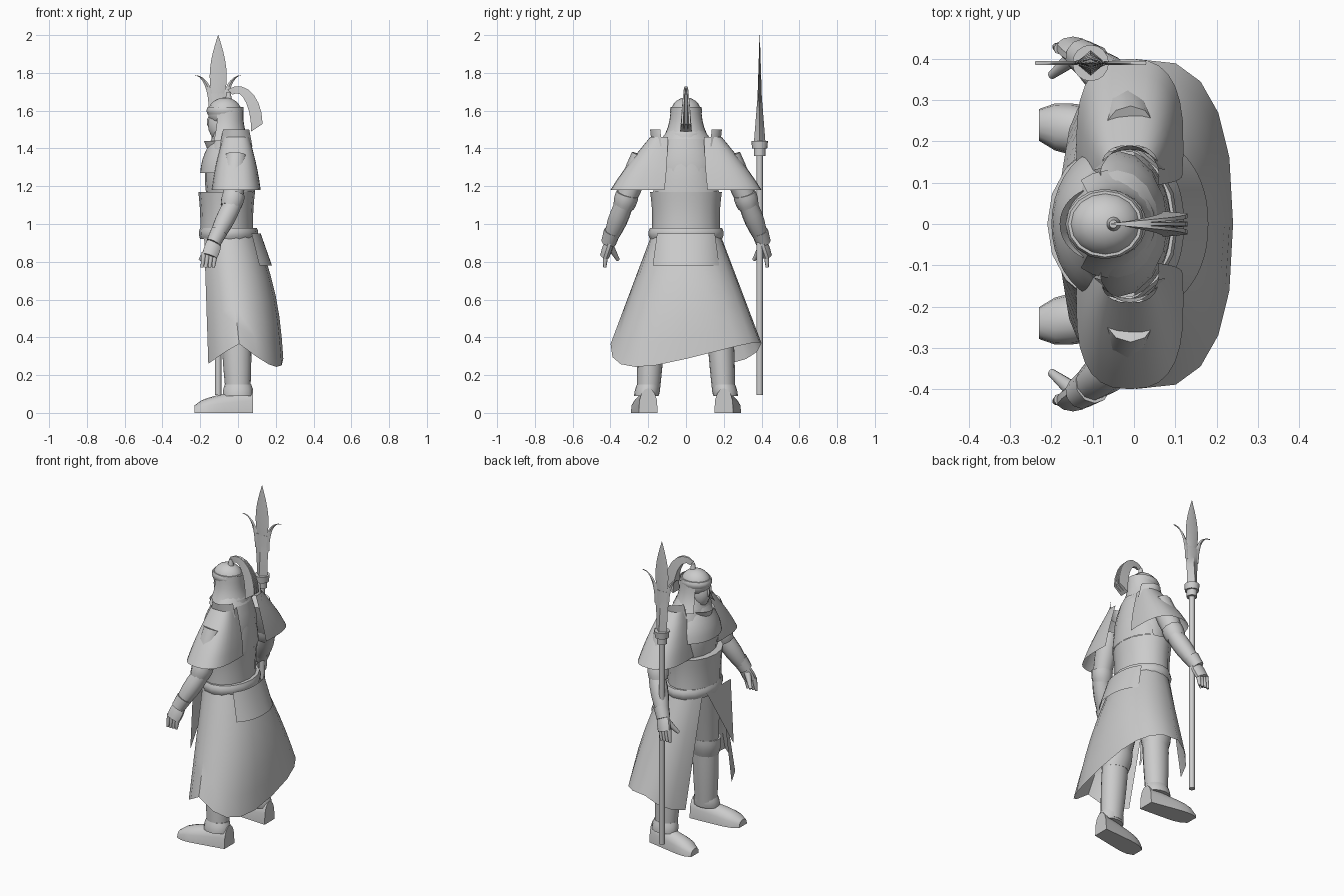
import bpy, bmesh
from math import sin, cos, pi, radians, copysign
from mathutils import Vector

if "Cube" in bpy.data.objects:
    bpy.data.objects.remove(bpy.data.objects["Cube"])

grey = bpy.data.materials.new("plain_grey")
grey.use_nodes = True
grey.diffuse_color = (.6, .6, .6, 1)
grey.node_tree.nodes["Principled BSDF"].inputs["Base Color"].default_value = grey.diffuse_color


def mix(start, end, amount):
    """Blend two numbers."""
    return start + (end - start) * amount


def steps(count):
    """Evenly spaced amounts from nought to one."""
    return [index / count for index in range(count + 1)]


def finish(name, bm, mirror):
    """Turn a bmesh into a shaded object, mirrored across the body if asked."""
    bmesh.ops.recalc_face_normals(bm, faces=bm.faces)
    mesh = bpy.data.meshes.new(name)
    bm.to_mesh(mesh)
    bm.free()
    mesh.materials.append(grey)
    obj = bpy.data.objects.new(name, mesh)
    bpy.context.collection.objects.link(obj)
    bpy.ops.object.select_all(action='DESELECT')
    obj.select_set(True)
    bpy.context.view_layer.objects.active = obj
    bpy.ops.object.shade_smooth_by_angle(angle=radians(40))
    if mirror:
        modifier = obj.modifiers.new("both_sides", 'MIRROR')
        modifier.use_axis = (False, True, False)


def skin(name, rows, closed=True, mirror=False):
    """Bridge rows of points; closed rows form a capped tube."""
    bm = bmesh.new()
    grid = [[bm.verts.new(point) for point in row] for row in rows]
    count = len(grid[0])
    for lower, upper in zip(grid, grid[1:]):
        for i in range(count if closed else count - 1):
            j = (i + 1) % count
            bm.faces.new((lower[i], lower[j], upper[j], upper[i]))
    if closed:
        bm.faces.new(grid[0])
        bm.faces.new(grid[-1])
    finish(name, bm, mirror)


def rounded(value, power):
    """Raise to a power but keep the sign, for squarer ellipses."""
    return copysign(abs(value) ** power, value)


def ring(x, y, z, rx, ry, start, end, power=1):
    """Horizontal ellipse, or a part of it; angle zero points to the back."""
    angles = [radians(mix(start, end, t)) for t in steps(16)]
    if end - start == 360:
        angles.pop()
    return [(x + rx * rounded(cos(a), power), y + ry * rounded(sin(a), power), z) for a in angles]


def loft(name, low, high, bulge=0, start=0, end=360, power=1, mirror=False):
    """Upright shell between two ellipses given as x, y, z and two radii."""
    rows = []
    for t in steps(5):
        x, y, z, rx, ry = [mix(a, b, t) for a, b in zip(low, high)]
        swell = 1 + bulge * sin(pi * t)
        rows.append(ring(x, y, z, rx * swell, ry * swell, start, end, power))
    skin(name, rows, end - start == 360, mirror)


def limb(name, start, end, radius, tip, bulge=0, flat=1):
    """Mirrored tapering tube between two points, optionally flat sideways."""
    start, end = Vector(start), Vector(end)
    along = (end - start).normalized()
    side = Vector((0, 1, 0))
    side = (side - along * side.dot(along)).normalized()
    across = along.cross(side)
    rows = []
    for t in steps(4):
        r = mix(radius, tip, t) * (1 + bulge * sin(pi * t))
        rows.append([start.lerp(end, t) + r * (flat * cos(a * pi / 5) * side + sin(a * pi / 5) * across)
                     for a in range(10)])
    skin(name, rows, mirror=True)


def ellipsoid(name, centre, radii):
    bm = bmesh.new()
    bmesh.ops.create_uvsphere(bm, u_segments=16, v_segments=10, radius=1)
    bmesh.ops.scale(bm, vec=radii, verts=bm.verts)
    bmesh.ops.translate(bm, vec=centre, verts=bm.verts)
    finish(name, bm, False)


# Torso, waist armour and belt
shoulder_line = (-.04, 0, 1.45, .1, .13)
loft("chest", (-.05, 0, 1.17, .12, .17), shoulder_line, bulge=.17)
loft("neck", shoulder_line, (-.05, 0, 1.55, .06, .06))
loft("waist_armour", (-.06, 0, .95, .14, .18), (-.06, 0, 1.17, .15, .19), bulge=-.03)
loft("belt", (-.05, 0, .92, .15, .19), (-.05, 0, .98, .15, .19), bulge=.05)

# Cloth over the back and a scarf round the chest
loft("back_panel", (-.03, 0, 1.17, .12, .18), (-.03, 0, 1.48, .08, .09), bulge=.1, start=-75, end=75)
loft("front_scarf", (-.05, 0, 1.27, .15, .19), (-.05, 0, 1.45, .09, .1), bulge=.1, start=105, end=255)

# Long skirt, open at the front, dipping at the tips and slanting at the back
waist = ring(-.05, 0, .95, .15, .18, -150, 150)
hem = ring(.03, 0, .37, .21, .4, -150, 150, power=.8)
rows = []
for t in steps(6):
    row = []
    for top, (x, y, z) in zip(waist, hem):
        dip = max(x, 0) * (.35 - y) + max(-x, 0) * .7
        bulge = max(x, 0) * sin(pi * t) / 8
        row.append((mix(top[0], x, t) + bulge, mix(top[1], y, t), mix(top[2], z - dip, t)))
    rows.append(row)
skin("skirt", rows, closed=False)

# Rear flap and pointed front cloth
loft("rear_flap", (-.04, 0, .78, .22, .23), (-.04, 0, .95, .16, .2), start=-48, end=48, power=.9)
skin("front_cloth", [[(-.2, mix(edge, -.19, t), mix(.95, .53, t)) for edge in (-.16, -.04, .08)]
                     for t in steps(5)[:-1] + [.98]], closed=False)

# Head, helmet and neck guard
ellipsoid("face", (-.08, 0, 1.53), (.08, .06, .1))
ellipsoid("nose", (-.15, 0, 1.54), (.015, .01, .03))
ellipsoid("helmet_dome", (-.07, 0, 1.59), (.09, .08, .08))
loft("helmet_brim", (-.07, 0, 1.58, .09, .08), (-.07, 0, 1.62, .09, .08), bulge=.07)
loft("neck_guard", (-.06, 0, 1.44, .12, .13), (-.06, 0, 1.62, .09, .08), bulge=-.13, start=-125, end=125)
loft("throat_guard", (-.08, 0, 1.39, .08, .07), (-.08, 0, 1.44, .1, .09), start=115, end=245)

# Plume of three strands arching over the helmet and fanning out behind
loft("plume_stem", (-.05, 0, 1.65, .02, .02), (-.05, 0, 1.7, .01, .01))
for tag, side in (("right", -1), ("middle", 0), ("left", 1)):
    rows = []
    for t in steps(7):
        a = radians(mix(115, 0, t))
        middle, width = side * .02 * t, .004 + .007 * t
        outer = (.13 * cos(a), 1.53 + .2 * sin(a))
        inner = (.07 * cos(a), 1.53 + .17 * sin(a) - .04 * t)
        rows.append([(outer[0], middle - width / 2, outer[1]), (outer[0], middle + width / 2, outer[1]),
                     (inner[0], middle + width, inner[1]), (inner[0], middle - width, inner[1])])
    skin("plume_" + tag, rows)

# Shoulder capes and raised collars
loft("shoulder_capes", (-.01, .19, 1.18, .13, .21), (-.01, .12, 1.46, .07, .07), bulge=.06,
     start=-15, end=195, power=.75, mirror=True)
loft("collars", (-.01, .08, 1.41, .1, .1), (-.01, .08, 1.5, .08, .11), start=30, end=150, mirror=True)

# Arms with elbow bands and bracers
shoulder, elbow, wrist = (-.01, .23, 1.36), (-.03, .33, 1.1), (-.12, .4, .92)
knuckles = (-.15, .43, .83)
limb("upper_arms", shoulder, elbow, .06, .05, bulge=.15)
limb("elbow_bands", (-.02, .31, 1.16), (-.04, .33, 1.09), .06, .055, bulge=.08)
limb("forearms", elbow, wrist, .05, .036, bulge=.2)
limb("cuffs", (-.1, .39, .96), (-.13, .41, .9), .046, .04)

# Hands
limb("palms", wrist, knuckles, .036, .042, bulge=.15, flat=.6)
for number, tag in enumerate(("index", "middle", "ring", "little")):
    x = -.18 + .02 * number
    limb(tag + "_fingers", (x, .425, .85), (x - .01, .43, .77), .014, .008, bulge=.1)
limb("thumbs", (-.15, .4, .88), (-.2, .36, .81), .02, .01)

# Legs with knee guards and ankle cuffs
loft("boot_shafts", (0, .2, .1, .065, .06), (-.01, .18, .45, .08, .07), bulge=.04, mirror=True)
loft("thighs", (-.01, .18, .45, .08, .07), (-.04, .1, .9, .11, .09), mirror=True)
loft("knee_guards", (-.01, .18, .43, .08, .07), (-.02, .17, .54, .09, .08), bulge=.08, mirror=True)
loft("ankle_cuffs", (0, .21, .09, .08, .065), (0, .2, .15, .07, .06), bulge=.05, mirror=True)

# Feet: flat soles, sloping towards rounded toes
rows = []
for t in steps(8):
    width = mix(.05, .07, t) * (1 - .45 * t ** 8)
    height = mix(.13, .07, t) - .03 * t ** 8
    rows.append([(mix(.08, -.23, t), mix(.2, .24, t) + width * cos(a * pi / 8), height * sin(a * pi / 8) ** .7)
                 for a in range(8)] + [(mix(.08, -.23, t), mix(.2, .24, t) - width, 0)])
skin("feet", rows, mirror=True)

# Spear shaft and socket
spear_x, spear_y = -.105, .39
loft("spear_shaft", (spear_x, spear_y, .095, .017, .017), (spear_x, spear_y, 1.4, .017, .017))
loft("spear_socket", (spear_x, spear_y, 1.36, .03, .03), (spear_x, spear_y, 1.4, .03, .03))
loft("spear_collar", (spear_x, spear_y, 1.4, .04, .04), (spear_x, spear_y, 1.44, .044, .044))


def blade_section(x, z, width, depth):
    """Diamond cross-section with sharp side edges."""
    x += spear_x
    return [(x - width, spear_y, z), (x, spear_y - depth, z), (x + width, spear_y, z), (x, spear_y + depth, z)]


# Three-pointed blade: flaring base, leaf-shaped point and curved side prongs
skin("blade_base", [blade_section(0, mix(1.44, 1.69, t), mix(.036, .055, t * t), mix(.03, .01, t))
                    for t in steps(4)])
skin("blade_point", [blade_section(0, mix(1.65, 2, t), .001 + .044 * sin(pi * mix(.2, 1, t)), mix(.012, .001, t))
                     for t in steps(8)])
for tag, side in (("left", 1), ("right", -1)):
    rows = []
    for t in steps(8):
        width = .001 + .015 * (1 - t * t)
        outer_edge = .05 + .085 * t * t
        rows.append(blade_section(side * (outer_edge - width), mix(1.6, 1.79, sin(t * pi / 2)), width, .005))
    skin("blade_prong_" + tag, rows)
